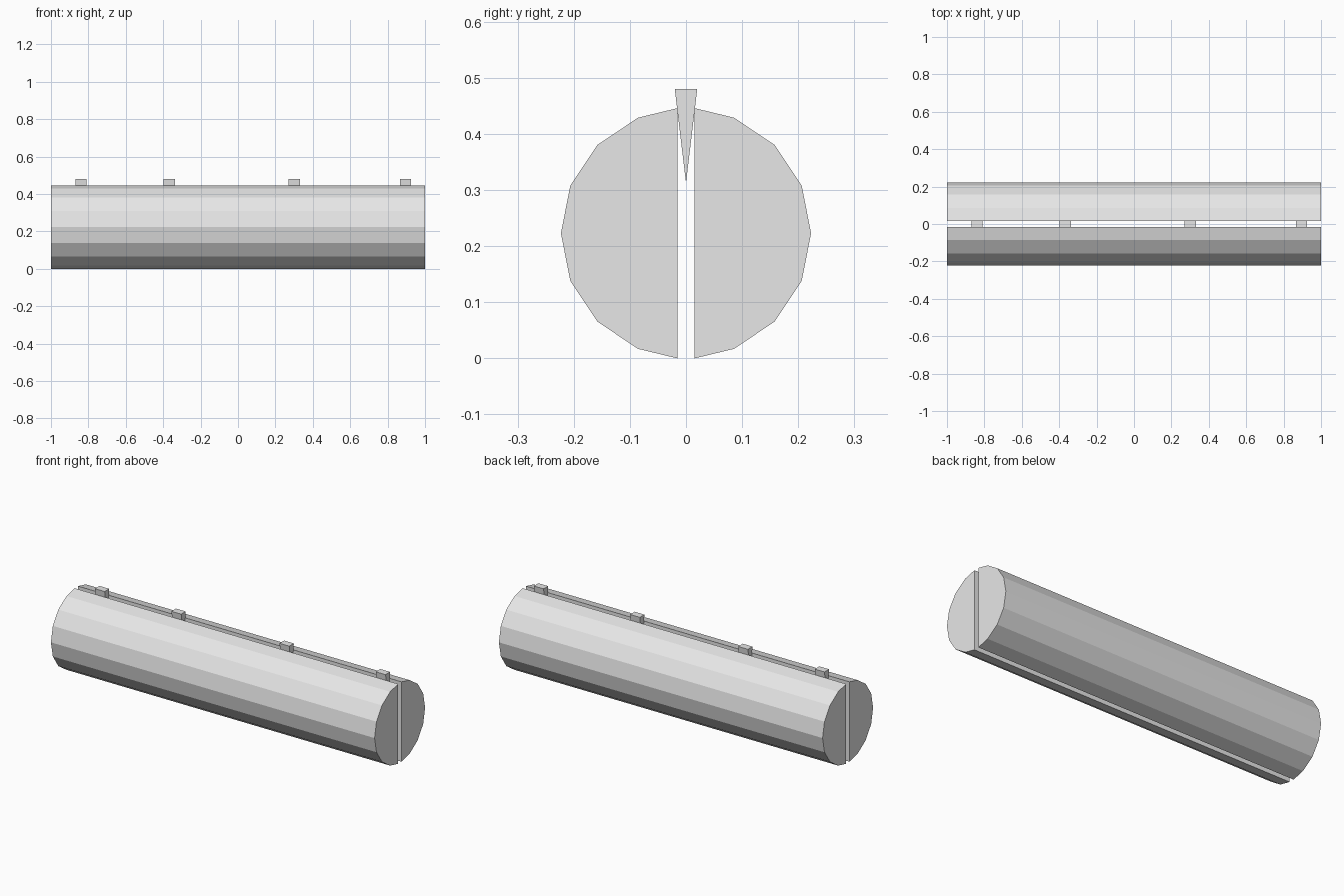
import bpy
import math

if "Cube" in bpy.data.objects:
    bpy.data.objects.remove(bpy.data.objects["Cube"])

R = 0.223        # log radius (16-sided)
GAP = 0.015      # half width of the split

grey = bpy.data.materials.new("plain_grey")
grey.diffuse_color = (0.8, 0.8, 0.8, 1)
grey.use_nodes = True
grey.node_tree.nodes["Principled BSDF"].inputs["Base Color"].default_value = grey.diffuse_color


def prism(name, profile, x0, x1):
    """Extrude a (y, z) profile, counter-clockwise seen from +x, along x."""
    n = len(profile)
    verts = [(x, y, z) for x in (x0, x1) for y, z in profile]
    faces = [tuple(reversed(range(n))), tuple(range(n, 2 * n))]
    faces += [(i, (i + 1) % n, n + (i + 1) % n, n + i) for i in range(n)]
    mesh = bpy.data.meshes.new(name)
    mesh.from_pydata(verts, [], faces)
    mesh.materials.append(grey)
    obj = bpy.data.objects.new(name, mesh)
    bpy.context.collection.objects.link(obj)
    return obj


# Two log halves, split along the length
half = [(max(GAP, R * math.sin(i * math.pi / 8)), R - R * math.cos(i * math.pi / 8))
        for i in range(9)]
prism("log_half_back", half, -1, 1)
prism("log_half_front", [(-y, z) for y, z in reversed(half)], -1, 1)

# Splitting wedges driven into the gap
wedge = [(0, 0.313), (0.02, 0.48), (-0.02, 0.48)]
for k, x in enumerate((-0.84, -0.367, 0.301, 0.896)):
    prism(f"wedge_{k + 1}", wedge, x - 0.03, x + 0.03)
